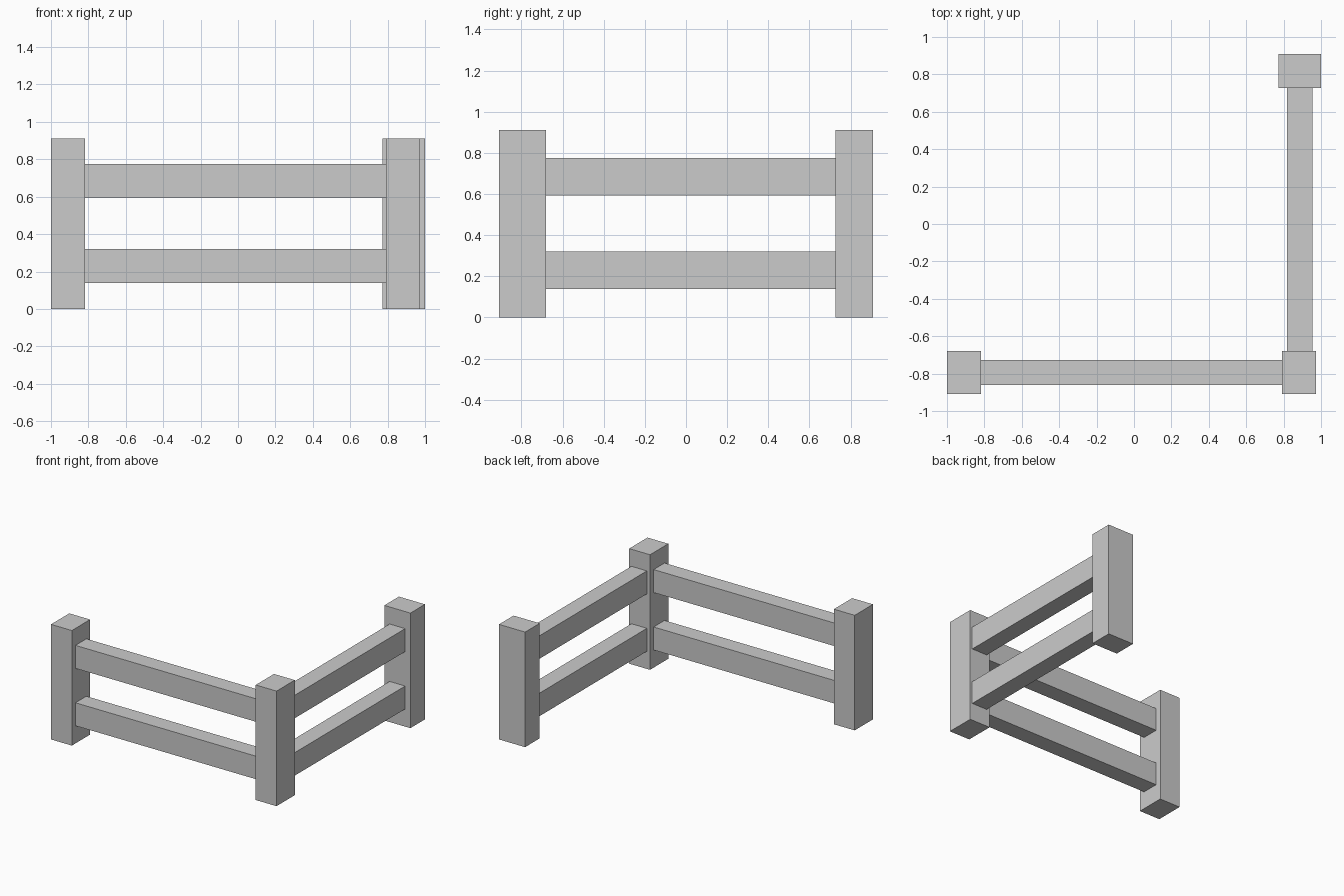
import bpy

if "Cube" in bpy.data.objects:
    bpy.data.objects.remove(bpy.data.objects["Cube"])


def box(name, x, y, z):
    """Box spanning the given (min, max) ranges."""
    bpy.ops.mesh.primitive_cube_add(size=1, location=[(a + b) / 2 for a, b in (x, y, z)])
    ob = bpy.context.object
    ob.name = name
    ob.scale = [b - a for a, b in (x, y, z)]
    bpy.ops.object.transform_apply(location=False, rotation=False, scale=True)
    return ob


# Posts
post_z = (0, 0.91)
box("left_post", (-1.0, -0.818), (-0.908, -0.68), post_z)
box("corner_post", (0.791, 0.973), (-0.908, -0.68), post_z)
box("back_post", (0.772, 1.0), (0.726, 0.908), post_z)

# Two rails on each run, meeting the post faces
for level, z in (("lower", (0.139, 0.321)), ("upper", (0.593, 0.775))):
    box(f"front_{level}_rail", (-0.818, 0.791), (-0.862, -0.726), z)
    box(f"side_{level}_rail", (0.818, 0.954), (-0.68, 0.726), z)
